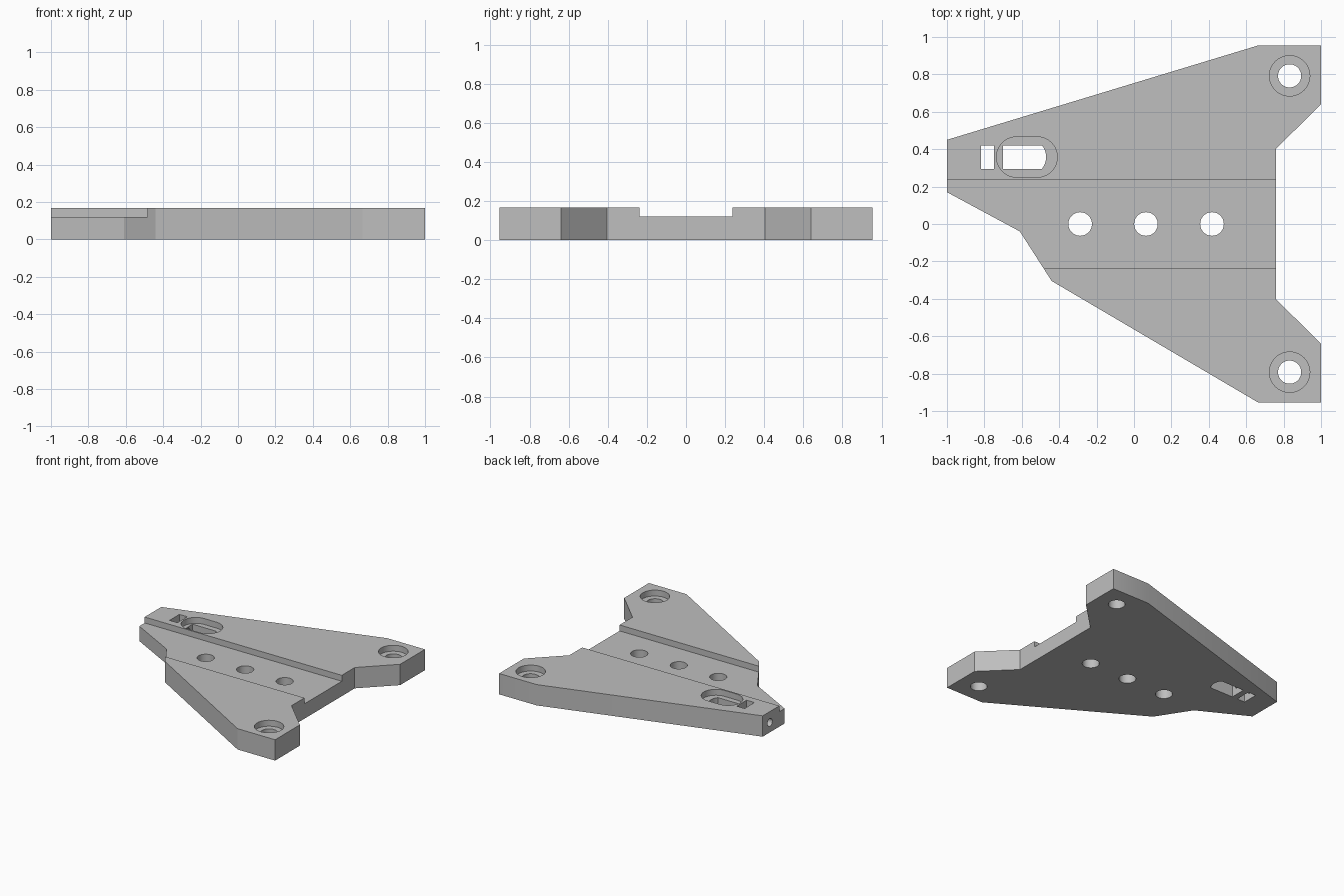
import bpy
import bmesh
from math import cos, sin, pi, radians

cube = bpy.data.objects.get("Cube")
if cube:
    bpy.data.objects.remove(cube, do_unlink=True)

THICK = 0.168    # plate thickness
FLOOR = 0.12     # level of channel and counterbore floors
SLOT_Y = 0.358   # centre line of the slot and the end bore
OVER = 0.1       # cutter overshoot

grey = bpy.data.materials.new("plain_grey")
grey.use_nodes = True
colour = (0.52, 0.52, 0.52, 1)
grey.diffuse_color = colour
grey.node_tree.nodes["Principled BSDF"].inputs["Base Color"].default_value = colour


def prism(name, outline, z0, z1):
    """Extrude a flat outline from z0 up to z1."""
    bm = bmesh.new()
    face = bm.faces.new([bm.verts.new((x, y, z0)) for x, y in outline])
    up = bmesh.ops.extrude_face_region(bm, geom=[face])["geom"]
    verts = [v for v in up if isinstance(v, bmesh.types.BMVert)]
    bmesh.ops.translate(bm, verts=verts, vec=(0, 0, z1 - z0))
    bmesh.ops.recalc_face_normals(bm, faces=bm.faces)
    mesh = bpy.data.meshes.new(name)
    bm.to_mesh(mesh)
    bm.free()
    mesh.materials.append(grey)
    obj = bpy.data.objects.new(name, mesh)
    bpy.context.collection.objects.link(obj)
    return obj


def arc(x, y, r, start, end, steps):
    angles = [radians(start + (end - start) * i / steps) for i in range(steps + 1)]
    return [(x + r * cos(a), y + r * sin(a)) for a in angles]


def circle(x, y, r):
    return arc(x, y, r, 0, 360, 48)[:-1]


def box(x0, x1, y0, y1):
    return [(x0, y0), (x1, y0), (x1, y1), (x0, y1)]


# Main plate
plate = prism("mounting_plate", [
    (-1, 0.45), (-1, 0.17), (-0.61, -0.04), (-0.44, -0.305),
    (0.665, -0.955), (1, -0.955), (1, -0.64), (0.76, -0.403),
    (0.76, 0.403), (1, 0.64), (1, 0.955), (0.665, 0.955)], 0, THICK)


def cut(cutter):
    """Subtract a cutter from the plate, then discard it."""
    cutter.hide_render = True
    bpy.context.view_layer.objects.active = plate
    mod = plate.modifiers.new("cut", "BOOLEAN")
    mod.operation = "DIFFERENCE"
    mod.solver = "EXACT"
    mod.object = cutter
    bpy.ops.object.modifier_apply(modifier=mod.name)
    bpy.data.objects.remove(cutter, do_unlink=True)


def cut_through(name, outline):
    cut(prism(name, outline, -OVER, THICK + OVER))


def cut_recess(name, outline):
    cut(prism(name, outline, FLOOR, THICK + OVER))


# Shallow channel along x
cut_recess("channel_cutter", box(-1.2, 1.2, -0.238, 0.238))

# Row of holes in the channel
for x in (-0.288, 0.064, 0.417):
    cut_through("channel_hole_cutter", circle(x, 0, 0.063))

# Counterbored corner holes
for side in (-1, 1):
    cut_recess("counterbore_cutter", circle(0.832, side * 0.792, 0.108))
    cut_through("corner_hole_cutter", circle(0.832, side * 0.792, 0.062))

# Rounded recess around the adjustment slot
cut_recess("slot_recess_cutter",
           arc(-0.518, SLOT_Y, 0.108, -90, 90, 24)
           + arc(-0.627, SLOT_Y, 0.108, 90, 270, 24))

# Adjustment slot with one bowed end, and the nut pocket beside it
cut_through("slot_cutter",
            [(-0.70, SLOT_Y + 0.063), (-0.70, SLOT_Y - 0.063)]
            + arc(-0.57, SLOT_Y, 0.1, -39, 39, 12))
cut_through("nut_pocket_cutter",
            box(-0.818, -0.748, SLOT_Y - 0.063, SLOT_Y + 0.063))

# Screw bore from the end face into the slot
bore = prism("screw_bore_cutter", circle(0, 0, 0.031), 0, 0.42)
bore.rotation_euler = (0, pi / 2, 0)
bore.location = (-1.1, SLOT_Y, 0.08)
bpy.context.view_layer.update()
cut(bore)

# Smooth round walls, crisp edges
bpy.ops.object.select_all(action="DESELECT")
plate.select_set(True)
bpy.context.view_layer.objects.active = plate
bpy.ops.object.shade_smooth_by_angle(angle=radians(20))
